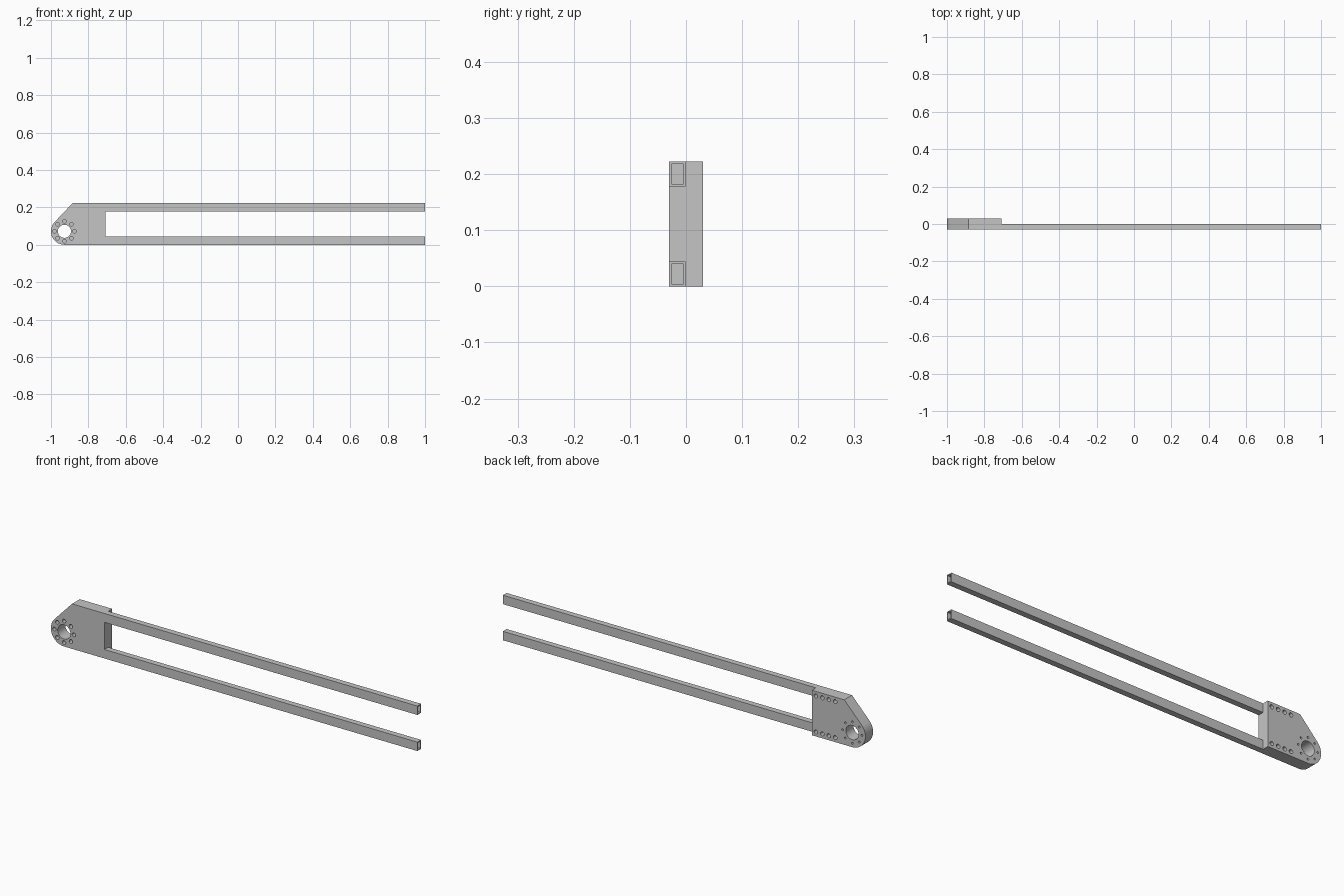
import bpy, bmesh, math
from mathutils import Matrix

if "Cube" in bpy.data.objects:
    bpy.data.objects.remove(bpy.data.objects["Cube"], do_unlink=True)

HUB_X, HUB_Z, HUB_R = -0.928, 0.072, 0.072
HEIGHT, HALF, END_X = 0.222, 0.03, -0.708
TUBE = 0.044

grey = bpy.data.materials.new("machined grey")
grey.use_nodes = True
colour = (0.56, 0.56, 0.56, 1)
grey.diffuse_color = colour
grey.node_tree.nodes["Principled BSDF"].inputs["Base Color"].default_value = colour


def make_object(name, bm):
    bmesh.ops.recalc_face_normals(bm, faces=bm.faces)
    mesh = bpy.data.meshes.new(name)
    bm.to_mesh(mesh)
    bm.free()
    mesh.materials.append(grey)
    obj = bpy.data.objects.new(name, mesh)
    bpy.context.collection.objects.link(obj)
    return obj


def add_drill(bm, x, z, radius, y0, y1, sides=24):
    turn = Matrix.Translation((x, (y0 + y1) / 2, z)) @ Matrix.Rotation(math.pi / 2, 4, "X")
    bmesh.ops.create_cone(bm, cap_ends=True, segments=sides, radius1=radius,
                          radius2=radius, depth=y1 - y0, matrix=turn)


def cut(target, name, bm):
    cutter = make_object(name, bm)
    cutter.hide_render = True
    cutter.hide_viewport = True
    mod = target.modifiers.new(name, "BOOLEAN")
    mod.operation = "DIFFERENCE"
    mod.solver = "EXACT"
    mod.object = cutter


# Bracket: rounded hub corner with a tangent chamfer up to the top edge
outline = [(END_X, 0), (END_X, HEIGHT)]
slope = math.radians(136.5)
tx, tz = HUB_X + HUB_R * math.cos(slope), HUB_Z + HUB_R * math.sin(slope)
outline.append((tx + (HEIGHT - tz) * math.tan(math.pi - slope), HEIGHT))
for i in range(25):
    a = slope + (math.radians(270) - slope) * i / 24
    outline.append((HUB_X + HUB_R * math.cos(a), HUB_Z + HUB_R * math.sin(a)))
bm = bmesh.new()
face = bm.faces.new([bm.verts.new((x, -HALF, z)) for x, z in outline])
out = bmesh.ops.extrude_face_region(bm, geom=[face])
bmesh.ops.translate(bm, vec=(0, 2 * HALF, 0),
                    verts=[v for v in out["geom"] if isinstance(v, bmesh.types.BMVert)])
bracket = make_object("bracket", bm)

# Hub bore
bm = bmesh.new()
add_drill(bm, HUB_X, HUB_Z, 0.035, -0.1, 0.1, 48)
cut(bracket, "bore_cutter", bm)

# Ring of eight blind bolt holes: wide at the front, narrow at the back
bm = bmesh.new()
for i in range(8):
    a = math.tau * i / 8
    x, z = HUB_X + 0.053 * math.cos(a), HUB_Z + 0.053 * math.sin(a)
    add_drill(bm, x, z, 0.0095, -0.1, 0.0)
    add_drill(bm, x, z, 0.005, 0.005, 0.1)
cut(bracket, "bolt_hole_cutter", bm)

# Two rows of blind screw holes in the back
bm = bmesh.new()
for z in (TUBE / 2, HEIGHT - TUBE / 2):
    for i in range(4):
        add_drill(bm, -0.73 - 0.035 * i, z, 0.01, -0.025, 0.1)
cut(bracket, "screw_hole_cutter", bm)

# Hollow rectangular tubes, open at the far end
for name, z in (("lower_tube", TUBE / 2), ("upper_tube", HEIGHT - TUBE / 2)):
    bm = bmesh.new()
    size = Matrix.Diagonal((1 - END_X, 0.029, TUBE, 1))
    place = Matrix.Translation(((1 + END_X) / 2, -HALF + 0.0145, z))
    bmesh.ops.create_cube(bm, size=1, matrix=place @ size)
    bm.normal_update()
    end = max(bm.faces, key=lambda f: f.calc_center_median().x)
    bmesh.ops.inset_region(bm, faces=[end], thickness=0.0055)
    out = bmesh.ops.extrude_face_region(bm, geom=[end])
    bmesh.ops.translate(bm, vec=(END_X - 0.99, 0, 0),
                        verts=[v for v in out["geom"] if isinstance(v, bmesh.types.BMVert)])
    if end.is_valid:
        bmesh.ops.delete(bm, geom=[end], context="FACES_ONLY")
    make_object(name, bm)

# Smooth the round walls, keep the edges sharp
bpy.ops.object.select_all(action="DESELECT")
bracket.select_set(True)
bpy.context.view_layer.objects.active = bracket
bpy.ops.object.shade_smooth_by_angle(angle=math.radians(30))
